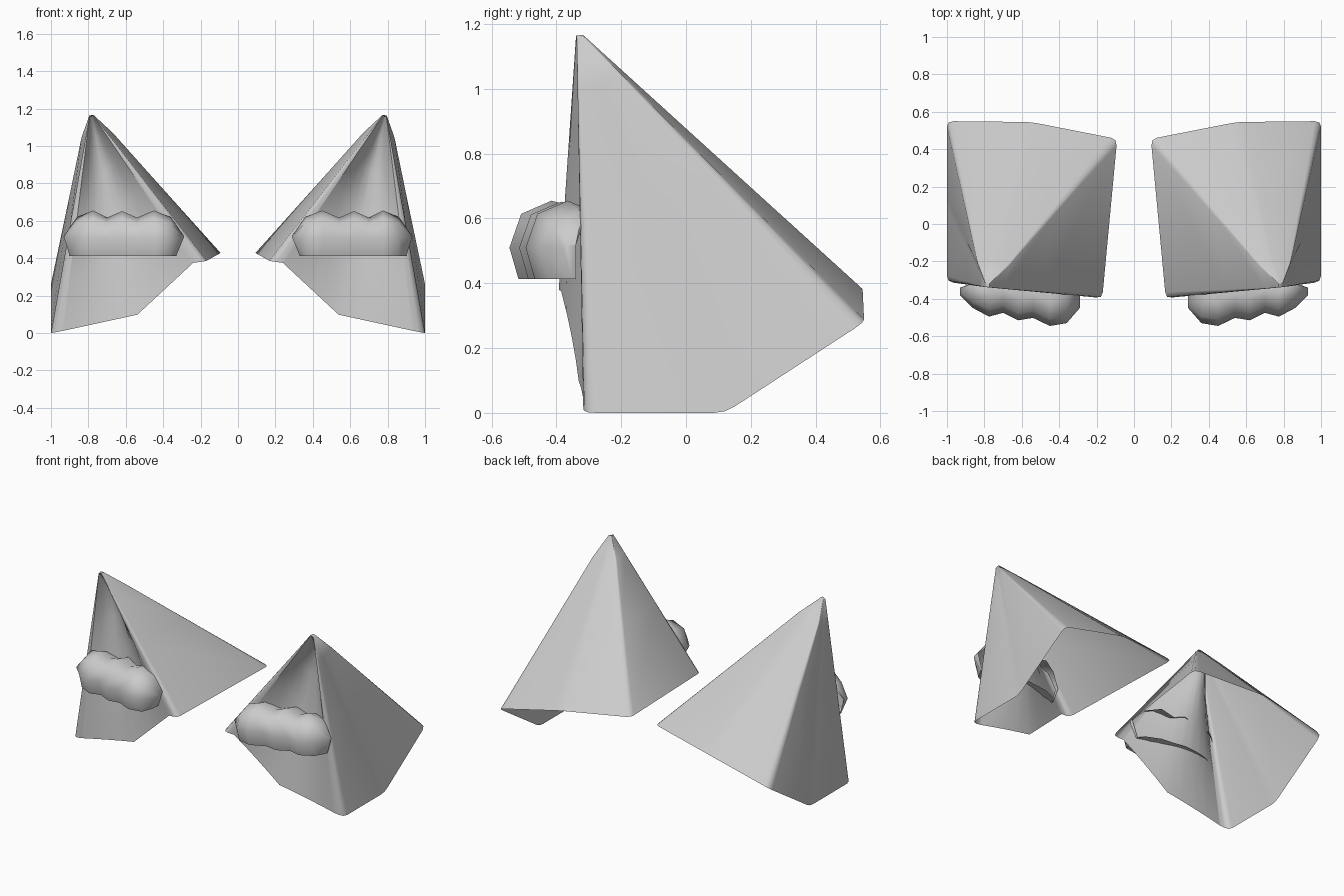
import bpy, bmesh, math
from mathutils import Vector

if "Cube" in bpy.data.objects:
    bpy.data.objects.remove(bpy.data.objects["Cube"])

APEX = Vector((0.79, -0.338, 1.185))
# open outline of the ear base, from the inner front rim round the back to the outer front rim
RIM_IN = Vector((0.24, -0.385, 0.375))
RIM_OUT = Vector((0.935, -0.317, 0.012))
CORNERS = [Vector(p) for p in (
    (0.17, -0.4, 0.385), (0.09, 0.455, 0.43), (0.55, 0.545, 0.385),
    (1.0, 0.55, 0.28), (1.0, 0.12, 0.0), (1.0, -0.31, 0.0))]


def rounded(points):
    """Replace each inner corner of an open path with a small three-point bend."""
    out = [points[0]]
    for a, b, c in zip(points, points[1:], points[2:]):
        p = b + (a - b).normalized() * 0.035
        q = b + (c - b).normalized() * 0.035
        out += [p, (p + q + b * 2) / 4, q]
    return out + [points[-1]]


def finish(bm, name, angle):
    bmesh.ops.remove_doubles(bm, verts=bm.verts, dist=0.0005)
    bmesh.ops.recalc_face_normals(bm, faces=bm.faces)
    mesh = bpy.data.meshes.new(name)
    bm.to_mesh(mesh)
    bm.free()
    ob = bpy.data.objects.new(name, mesh)
    bpy.context.collection.objects.link(ob)
    bpy.ops.object.select_all(action='DESELECT')
    bpy.context.view_layer.objects.active = ob
    ob.select_set(True)
    bpy.ops.object.shade_smooth_by_angle(angle=math.radians(angle))
    # second ear is the mirror image
    mod = ob.modifiers.new("mirror", 'MIRROR')
    mod.use_axis = (True, False, False)
    return ob


def skin(bm, rows):
    grid = [[bm.verts.new(p) for p in row] for row in rows]
    for r0, r1 in zip(grid, grid[1:]):
        for i in range(len(r0) - 1):
            bm.faces.new((r0[i], r0[i + 1], r1[i + 1], r1[i]))
    return grid


# ear shell: cone over the outline, open underneath, with a blunt tip
base = rounded([RIM_IN] + CORNERS + [RIM_OUT])
bm = bmesh.new()
rows = []
for t, bulge in ((0.025, 0.0), (0.15, 0.015), (0.5, 0.008), (1.0, 0.0)):
    row = []
    for p in base:
        q = APEX.lerp(p, t)
        if p.y > 0.3:
            q.x += bulge * (1 if p.x > 0.6 else -1)
        row.append(q)
    rows.append(row)
grid = skin(bm, rows)
bm.faces.new(grid[0])
finish(bm, "ear_shell", 60)

# inner ear: hollowed front panel between the two rims
bm = bmesh.new()
rows = []
for t, depth in ((0.025, 0.0), (0.13, 0.09), (0.3, 0.095), (0.5, 0.09), (0.75, 0.055), (1.0, 0.02)):
    a, b = APEX.lerp(RIM_IN, t), APEX.lerp(RIM_OUT, t)
    row = []
    for i in range(9):
        s = i / 8
        tri = 1 - abs(2 * s - 1)
        row.append(a.lerp(b, s) + Vector((-0.05 * t * tri, depth * 4 * s * (1 - s), -0.095 * t * tri)))
    rows.append(row)
skin(bm, rows)
finish(bm, "inner_ear", 50)

# fluff: lumpy half-round roll across the ear, flat underneath, open against the panel
# stations: x, front y, top z, back y
STATIONS = ((0.29, -0.45, 0.52, -0.36), (0.36, -0.53, 0.62, -0.32), (0.45, -0.545, 0.655, -0.28),
            (0.54, -0.502, 0.617, -0.27), (0.62, -0.515, 0.652, -0.26), (0.70, -0.475, 0.617, -0.265),
            (0.775, -0.495, 0.655, -0.28), (0.86, -0.45, 0.62, -0.315), (0.93, -0.38, 0.52, -0.35))
bm = bmesh.new()
rows = []
for i, (x, front, top, back) in enumerate(STATIONS):
    end = i in (0, len(STATIONS) - 1)
    h = top - 0.51
    mid = front + (0.04 if end else 0.13)
    inset = 0.04 if i == 0 else -0.03 if end else 0
    rows.append([Vector(p) for p in (
        (x, max(back, mid), 0.51 + h * 0.75), (x, mid, top),
        (x, mid + (front - mid) * 0.72, 0.51 + h * 0.72),
        (x, front, 0.51), (x + inset, front + 0.028, 0.413),
        (x + inset, max(back, mid), 0.413))])
grid = skin(bm, rows)
bm.faces.new(grid[0])
bm.faces.new(grid[-1])
finish(bm, "fluff", 62)
